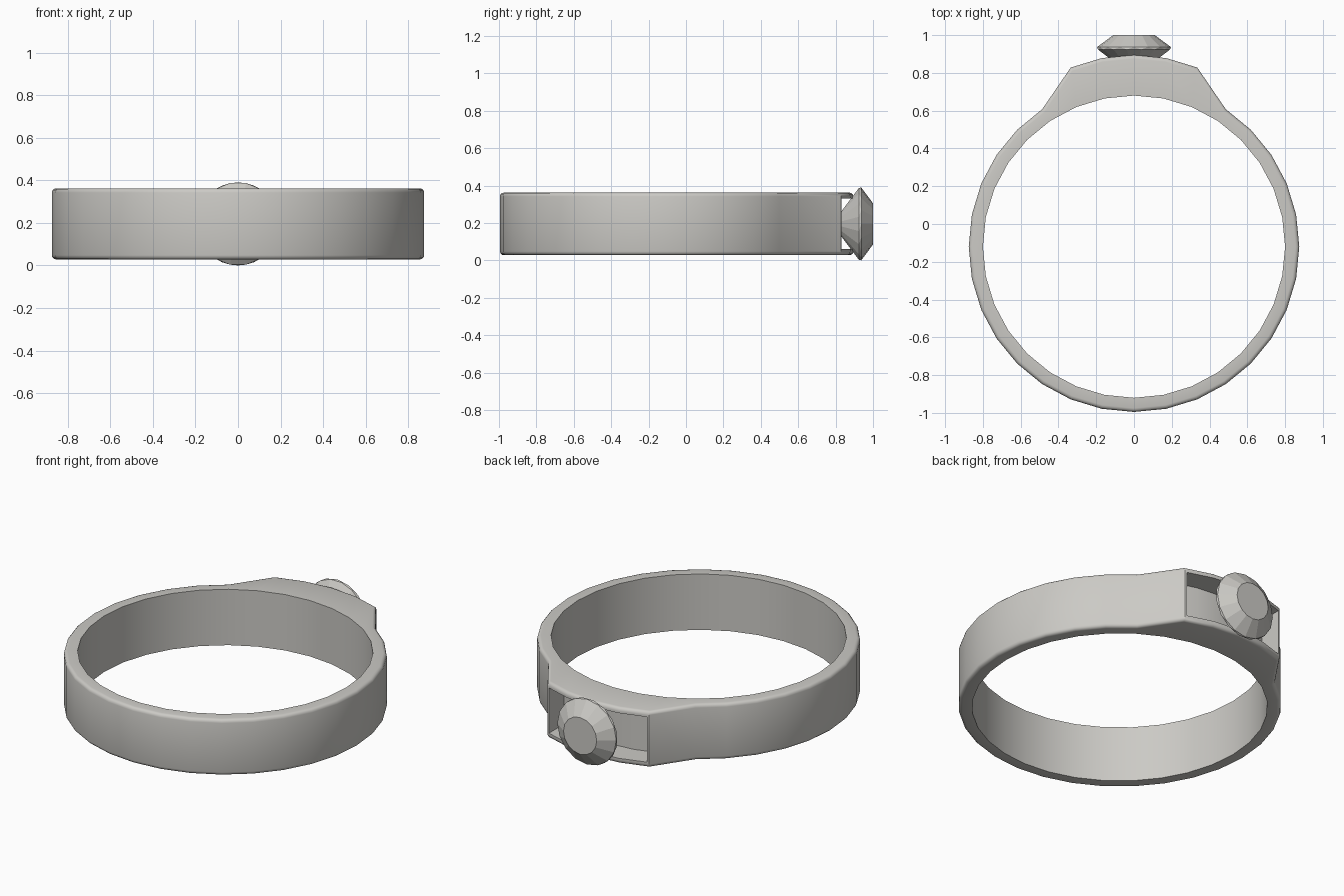
import bpy, bmesh, math

cube = bpy.data.objects.get("Cube")
if cube:
    bpy.data.objects.remove(cube, do_unlink=True)

metal = bpy.data.materials.new("warm_grey_metal")
metal.use_nodes = True
COLOUR = (0.60, 0.59, 0.56, 1)
metal.diffuse_color = COLOUR
metal.node_tree.nodes["Principled BSDF"].inputs["Base Color"].default_value = COLOUR


def finish(bm, name):
    bmesh.ops.recalc_face_normals(bm, faces=bm.faces[:])
    mesh = bpy.data.meshes.new(name)
    bm.to_mesh(mesh)
    bm.free()
    mesh.materials.append(metal)
    obj = bpy.data.objects.new(name, mesh)
    bpy.context.collection.objects.link(obj)
    return obj


# Ring band: a rounded section swept around, raised at the back for the setting
SEG, CENTRE_Y, INNER, OUTER = 32, -0.12, 0.80, 0.875
BOTTOM, TOP, ROUND, RAISE = 0.028, 0.362, 0.02, 0.14

corner = []
for k in range(4):
    a = math.radians(30 * k)
    corner.append((OUTER - ROUND + ROUND * math.sin(a), ROUND - ROUND * math.cos(a)))
section = [(INNER, BOTTOM)] + [(r, BOTTOM + h) for r, h in corner]
section += [(r, TOP - h) for r, h in reversed(corner)] + [(INNER, TOP)]

bm = bmesh.new()
loops = []
for i in range(SEG):
    step = i if i <= SEG // 2 else i - SEG
    a = math.tau * step / SEG
    loop = []
    for r, z in section:
        lift = RAISE if abs(step) <= 2 and r > INNER else 0
        loop.append(bm.verts.new((r * math.sin(a), CENTRE_Y + r * math.cos(a) + lift, z)))
    loops.append(loop)

count = len(section)
pocket = []
for i in range(SEG):
    here, there = loops[i], loops[(i + 1) % SEG]
    for j in range(count):
        k = (j + 1) % count
        face = bm.faces.new((here[j], here[k], there[k], there[j]))
        if j == count // 2 - 1 and (i < 2 or i >= SEG - 2):
            pocket.append(face)
bmesh.ops.recalc_face_normals(bm, faces=bm.faces[:])

# Open pocket behind the stone, with a thin rim
bmesh.ops.inset_region(bm, faces=pocket, thickness=0.012, use_even_offset=True)
bmesh.ops.inset_region(bm, faces=pocket, thickness=0.0)
bmesh.ops.translate(bm, verts=list({v for f in pocket for v in f.verts}), vec=(0, -RAISE, 0))
band = finish(bm, "ring_band")
bpy.ops.object.select_all(action="DESELECT")
band.select_set(True)
bpy.context.view_layer.objects.active = band
bpy.ops.object.shade_smooth_by_angle(angle=math.radians(35))

# Faceted stone: table, crown, zigzag girdle and pointed pavilion
SIDES, STONE_Z = 16, 0.195
bm = bmesh.new()


def ring(radius, y, turn=0.0):
    angles = [math.tau * (i + turn) / SIDES for i in range(SIDES)]
    return [bm.verts.new((radius * math.sin(a), y, STONE_Z + radius * math.cos(a))) for a in angles]


table = ring(0.11, 1.0)
crown = ring(0.195, 0.937)
girdle = ring(0.195, 0.924, 0.5)
tip = bm.verts.new((0, 0.78, STONE_Z))
bm.faces.new(table)
for i in range(SIDES):
    n = (i + 1) % SIDES
    bm.faces.new((table[i], table[n], crown[n], crown[i]))
    bm.faces.new((crown[i], crown[n], girdle[i]))
    bm.faces.new((crown[n], girdle[n], girdle[i]))
    bm.faces.new((girdle[i], girdle[n], tip))
finish(bm, "stone")
